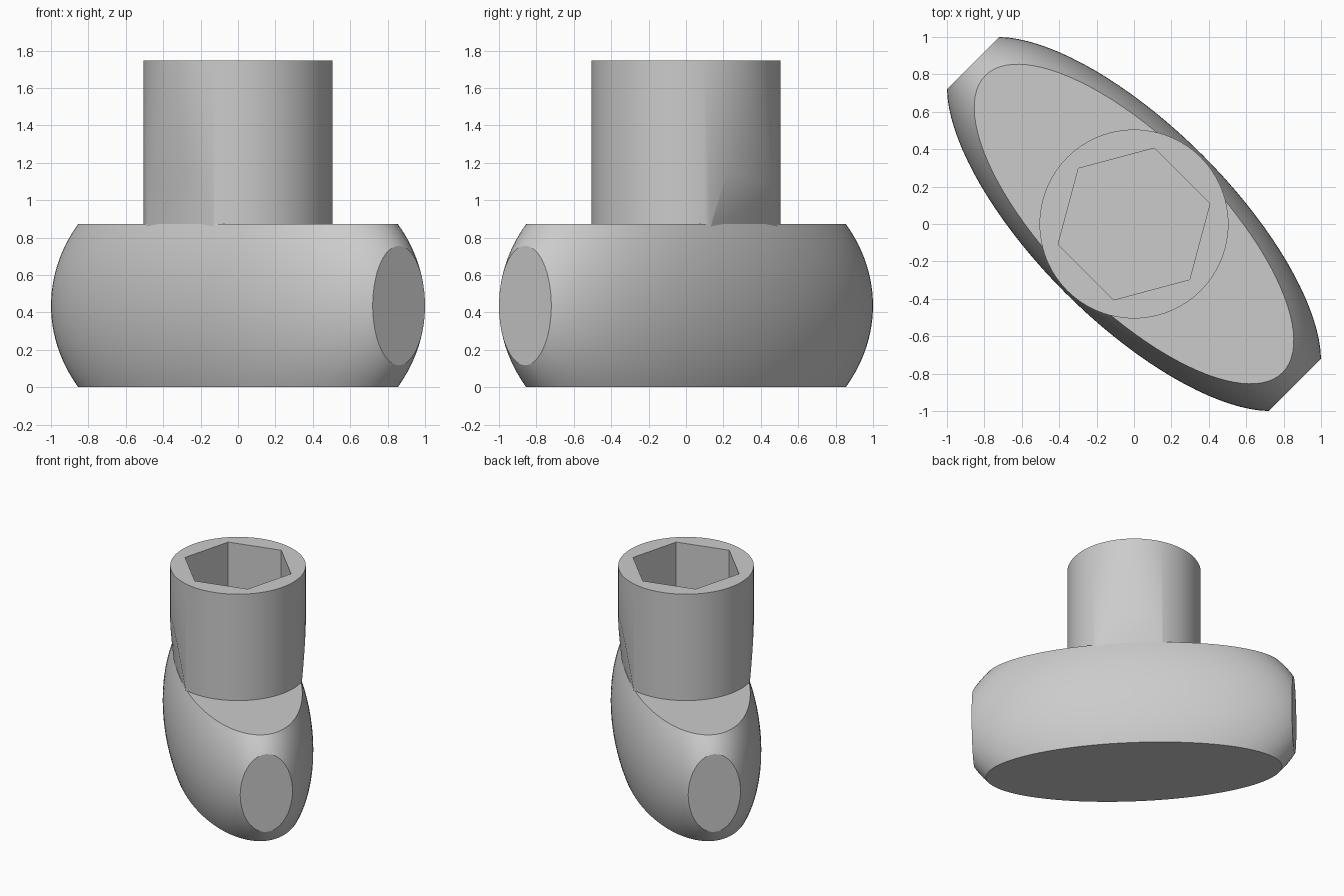
import bpy, bmesh, math
from mathutils import Matrix, Vector

if "Cube" in bpy.data.objects:
    bpy.data.objects.remove(bpy.data.objects["Cube"], do_unlink=True)

BODY_H, TOP = 0.873, 1.747
LONG, WIDE, TALL, END = 1.315, 0.52, 0.84, 1.216
STEM_R, SOCKET_R = 0.505, 0.42
TURN = Matrix.Rotation(math.radians(-45), 4, 'Z')

grey = bpy.data.materials.new("plain_grey")
grey.use_nodes = True
grey.diffuse_color = (0.6, 0.6, 0.6, 1)
grey.node_tree.nodes["Principled BSDF"].inputs["Base Color"].default_value = grey.diffuse_color


def make(name, bm):
    """Turn a bmesh built along x onto the diagonal and link it."""
    bm.transform(TURN)
    bmesh.ops.recalc_face_normals(bm, faces=bm.faces)
    mesh = bpy.data.meshes.new(name)
    bm.to_mesh(mesh)
    bm.free()
    mesh.materials.append(grey)
    ob = bpy.data.objects.new(name, mesh)
    bpy.context.collection.objects.link(ob)
    return ob


def trim(bm, point, normal):
    """Slice off everything beyond a plane and cap the opening."""
    geom = bm.verts[:] + bm.edges[:] + bm.faces[:]
    cut = bmesh.ops.bisect_plane(bm, geom=geom, plane_co=point, plane_no=normal,
                                 clear_outer=True)["geom_cut"]
    edges = [e for e in cut if isinstance(e, bmesh.types.BMEdge)]
    bmesh.ops.holes_fill(bm, edges=edges, sides=0)


def prism(radius, sides, z0, z1, angle=0):
    bm = bmesh.new()
    bmesh.ops.create_cone(bm, cap_ends=True, segments=sides, radius1=radius,
                          radius2=radius, depth=z1 - z0)
    bm.transform(Matrix.Translation((0, 0, (z0 + z1) / 2)) @ Matrix.Rotation(angle, 4, 'Z'))
    return bm


def smooth(ob):
    bpy.ops.object.select_all(action='DESELECT')
    ob.select_set(True)
    bpy.context.view_layer.objects.active = ob
    bpy.ops.object.shade_smooth_by_angle(angle=math.radians(30))


# Handle: ellipsoid slice with flat top, bottom and ends
bm = bmesh.new()
rings, segs = 24, 96
loops = []
for i in range(rings + 1):
    z = BODY_H * i / rings
    s = math.sqrt(1 - ((z - BODY_H / 2) / TALL) ** 2)
    loops.append([bm.verts.new((LONG * s * math.cos(t), WIDE * s * math.sin(t), z))
                  for t in (math.tau * k / segs for k in range(segs))])
for a, b in zip(loops, loops[1:]):
    for k in range(segs):
        n = (k + 1) % segs
        bm.faces.new((a[k], a[n], b[n], b[k]))
bm.faces.new(loops[0][::-1])
bm.faces.new(loops[-1])
for side in (-1, 1):
    trim(bm, Vector((side * END, 0, 0)), Vector((side, 0, 0)))
smooth(make("handle", bm))

# Stem: cylinder tapered flat on both broad sides near its foot
bm = prism(STEM_R, 96, BODY_H - 0.03, TOP)
for side in (-1, 1):
    trim(bm, Vector((0, side * 0.44, BODY_H)), Vector((0, side * 0.48, -0.065)))
stem = make("stem", bm)

# Hexagonal socket sunk into the stem
socket = make("socket_cutter", prism(SOCKET_R, 6, BODY_H, TOP + 0.1, math.radians(30)))
socket.hide_render = True
cut = stem.modifiers.new("socket", 'BOOLEAN')
cut.operation = 'DIFFERENCE'
cut.solver = 'EXACT'
cut.object = socket
bpy.ops.object.select_all(action='DESELECT')
stem.select_set(True)
bpy.context.view_layer.objects.active = stem
bpy.ops.object.modifier_apply(modifier=cut.name)
bpy.data.objects.remove(socket, do_unlink=True)
smooth(stem)
